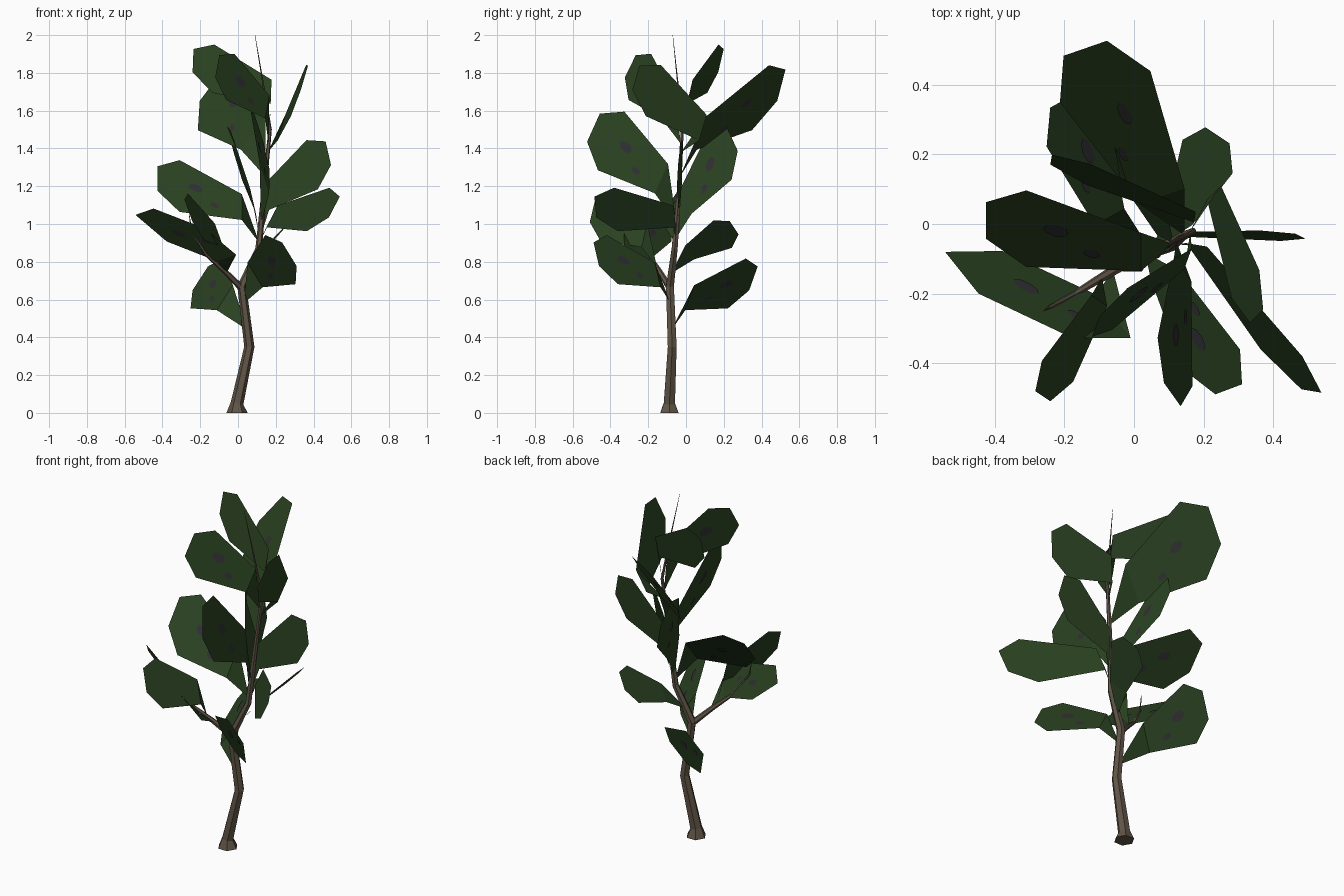
import bpy, bmesh, math
from mathutils import Vector

if "Cube" in bpy.data.objects:
    bpy.data.objects.remove(bpy.data.objects["Cube"])


def material(name, col):
    m = bpy.data.materials.new(name)
    m.diffuse_color = (*col, 1)
    m.use_nodes = True
    m.node_tree.nodes["Principled BSDF"].inputs["Base Color"].default_value = m.diffuse_color
    return m


BARK = material("brown bark", (0.118, 0.090, 0.062))
LEAF = material("dark green leaf", (0.023, 0.053, 0.015))
SPOT = material("dark grey spot", (0.030, 0.028, 0.031))


def finish(name, bm, mats):
    me = bpy.data.meshes.new(name)
    bm.to_mesh(me)
    bm.free()
    for m in mats:
        me.materials.append(m)
    ob = bpy.data.objects.new(name, me)
    bpy.context.collection.objects.link(ob)
    return ob


# --- trunk and side branch: (x, y, z, radius) along each path
TRUNK = [(-.005, -.088, 0, .056), (-.005, -.088, .05, .034), (.06, -.073, .35, .027),
         (.02, -.085, .67, .024), (.11, -.06, .87, .018), (.14, -.035, 1.2, .013),
         (.17, -.02, 1.5, .009), (.13, -.045, 1.76, .004), (.09, -.07, 2.0, .001)]
BRANCH = [(.02, -.085, .66, .018), (-.07, -.14, .75, .014), (-.17, -.2, .84, .009),
          (-.245, -.24, .96, .005), (-.26, -.25, 1.06, .001)]


def tube(name, path, sides=6):
    bm = bmesh.new()
    pts = [Vector(p[:3]) for p in path]
    rings = []
    for i, p in enumerate(pts):
        d = (pts[min(i + 1, len(pts) - 1)] - pts[max(i - 1, 0)]).normalized()
        if i == 0 and p.z == 0:
            d = Vector((0, 0, 1))
        side = d.cross(Vector((0, 1, 0))).normalized()
        other = d.cross(side)
        r = path[i][3]
        rings.append([bm.verts.new(p + r * (side * math.cos(a) + other * math.sin(a)))
                      for a in (math.tau * k / sides for k in range(sides))])
    for lo, hi in zip(rings, rings[1:]):
        for k in range(sides):
            j = (k + 1) % sides
            bm.faces.new((lo[k], lo[j], hi[j], hi[k]))
    bm.faces.new(rings[0])
    bm.faces.new(rings[-1])
    bmesh.ops.recalc_face_normals(bm, faces=bm.faces)
    return finish(name, bm, [BARK])


tube("trunk", TRUNK)
tube("side_branch", BRANCH)


def point_at(path, z):
    """Point on a stem path at height z."""
    for a, b in zip(path, path[1:]):
        if a[2] <= z <= b[2]:
            return Vector(a[:3]).lerp(Vector(b[:3]), (z - a[2]) / (b[2] - a[2]))
    return Vector(path[-1][:3])


def leaf(name, path, stem_z, base, tip, side, spots=True, wide=.74):
    """Leaf: pointed stalk, then a blade with base, widest and tip rows."""
    base, tip, side = Vector(base), Vector(tip), Vector(side)
    bm = bmesh.new()
    rows = []
    for t, w in ((0, .5), (wide, 1), (1, .48)):
        c = base.lerp(tip, t)
        rows.append((bm.verts.new(c - side * w), bm.verts.new(c + side * w)))
    foot = bm.verts.new(point_at(path, stem_z))
    bm.faces.new((foot, rows[0][0], rows[0][1]))
    for (a, b), (c, d) in zip(rows, rows[1:]):
        bm.faces.new((a, c, d, b))
    # blemish spots, thin plates on both faces of the blade
    along = tip - base
    n = along.cross(side).normalized()
    for u, v, r in ((.55, .12, .04), (.32, -.3, .026)) if spots else ():
        for s in (-1, 1):
            c = base + along * u + side * v + n * s * .003
            ring = [bm.verts.new(c + along.normalized() * r * math.cos(a)
                                 + side.normalized() * r * .65 * math.sin(a))
                    for a in (math.tau * k / 8 * s for k in range(8))]
            bm.faces.new(ring).material_index = 1
    return finish(name, bm, [LEAF, SPOT])


# --- leaves: stem path, stem height, blade base, blade tip, half width vector
LEAVES = [
    (TRUNK, .44, (-.07, .02, .61), (-.2, .357, .712), (.085, .047, .132)),
    (TRUNK, .58, (.09, -.15, .73), (.272, -.475, .84), (-.08, -.03, .13)),
    (TRUNK, .74, (.13, .02, .85), (.24, .255, .98), (-.072, .048, -.073), False),
    (BRANCH, .74, (-.06, -.265, .82), (-.495, -.14, 1.065), (-.1, .125, -.035), True, .5),
    (BRANCH, .77, (-.10, -.22, .94), (-.262, -.495, 1.07), (-.045, .03, .125), False),
    (TRUNK, .90, (.02, -.08, 1.09), (-.425, .01, 1.24), (0, .11, .137)),
    (TRUNK, .90, (.18, -.06, 1.04), (.51, -.48, 1.09), (.06, -.01, .115), False),
    (TRUNK, .92, (.08, 0, 1.12), (-.04, .245, 1.45), (-.03, -.06, .13)),
    (TRUNK, .92, (.15, -.03, 1.14), (.478, -.035, 1.375), (-.03, .015, .13), False),
    (TRUNK, 1.0, (.14, -.13, 1.24), (.11, -.49, 1.51), (-.05, .07, .155)),
    (TRUNK, 1.25, (.08, .08, 1.48), (-.14, .505, 1.735), (.13, .045, .172)),
    (TRUNK, 1.38, (.23, .09, 1.51), (.352, -.265, 1.775), (.04, .04, .135), False),
    (TRUNK, 1.42, (.155, -.1, 1.62), (-.11, -.295, 1.835), (.022, .06, .122)),
    (TRUNK, 1.47, (.175, .02, 1.7), (-.238, .185, 1.865), (.005, .03, .128), False),
]
for i, spec in enumerate(LEAVES):
    leaf(f"leaf_{i + 1}", *spec)
